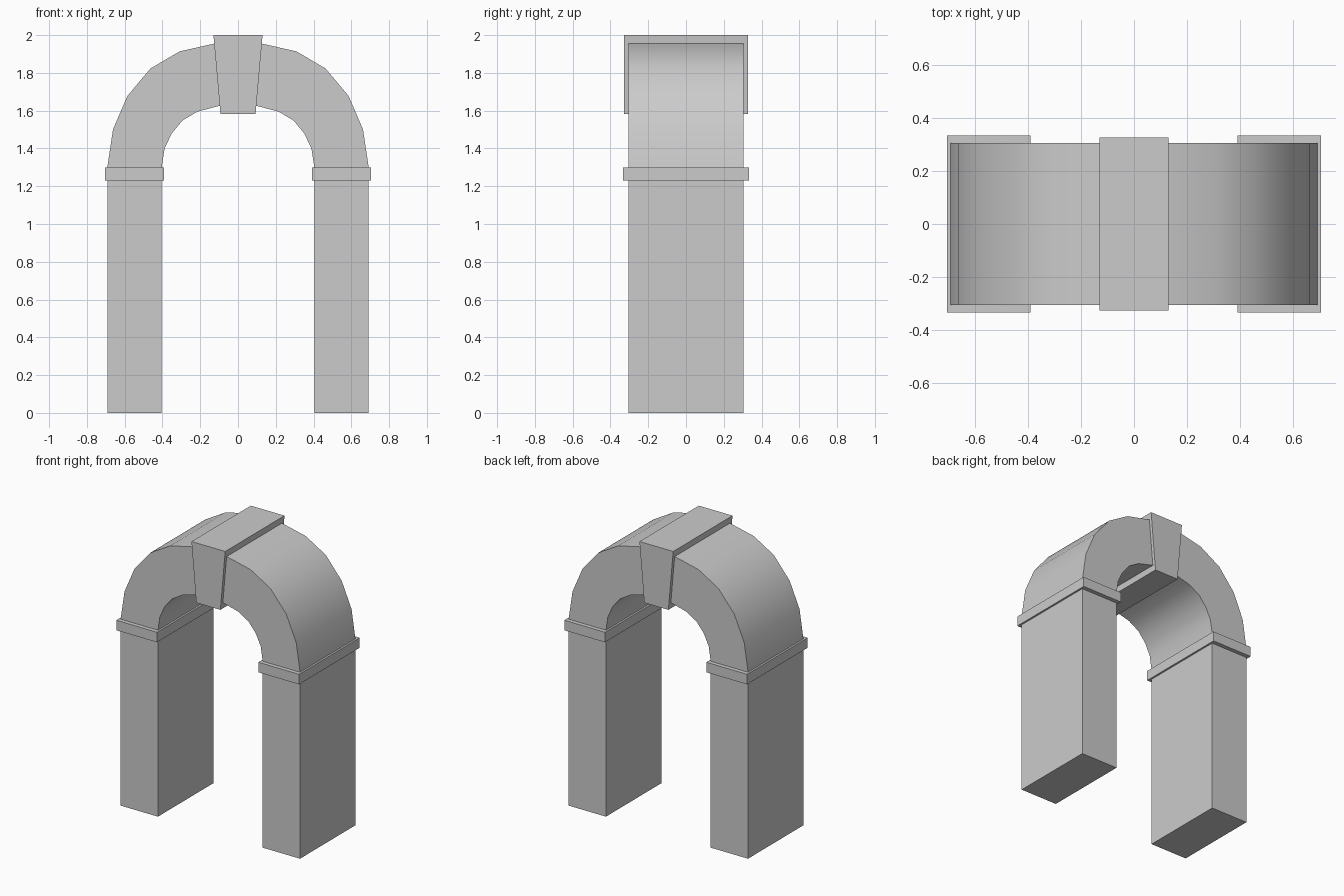
import bpy
import bmesh
import math

if "Cube" in bpy.data.objects:
    bpy.data.objects.remove(bpy.data.objects["Cube"])


def extrude_profile(name, points, half_depth, smooth=False):
    """Extrude an x-z outline symmetrically along y."""
    bm = bmesh.new()
    face = bm.faces.new([bm.verts.new((x, -half_depth, z)) for x, z in points])
    ext = bmesh.ops.extrude_face_region(bm, geom=[face])
    verts = [v for v in ext["geom"] if isinstance(v, bmesh.types.BMVert)]
    bmesh.ops.translate(bm, verts=verts, vec=(0, 2 * half_depth, 0))
    bmesh.ops.recalc_face_normals(bm, faces=bm.faces)
    mesh = bpy.data.meshes.new(name)
    bm.to_mesh(mesh)
    bm.free()
    obj = bpy.data.objects.new(name, mesh)
    bpy.context.collection.objects.link(obj)
    if smooth:
        bpy.ops.object.select_all(action='DESELECT')
        obj.select_set(True)
        bpy.context.view_layer.objects.active = obj
        bpy.ops.object.shade_smooth_by_angle(angle=math.radians(30))
    return obj


def rect(x0, x1, z0, z1):
    return [(x0, z0), (x1, z0), (x1, z1), (x0, z1)]


# Outer and inner curves of the half arch, from springing to keystone
outer = [(0.692, 1.30), (0.662, 1.50), (0.586, 1.677),
         (0.464, 1.823), (0.309, 1.914), (0.121, 1.956)]
inner = [(0.404, 1.30), (0.389, 1.398), (0.352, 1.478),
         (0.294, 1.548), (0.215, 1.595), (0.092, 1.627)]

for side, s in (("left", -1), ("right", 1)):
    def flip(points):
        return [(s * x, z) for x, z in points]

    # Pillar, impost band and half of the curved arch
    extrude_profile(side + "_pillar", flip(rect(0.404, 0.692, 0, 1.23)), 0.305)
    extrude_profile(side + "_impost", flip(rect(0.391, 0.705, 1.23, 1.30)), 0.334)
    extrude_profile(side + "_arch", flip(outer + inner[::-1]), 0.305, smooth=True)

# Tapered keystone
extrude_profile("keystone", [(-0.093, 1.583), (0.093, 1.583),
                             (0.13, 2.0), (-0.13, 2.0)], 0.327)
